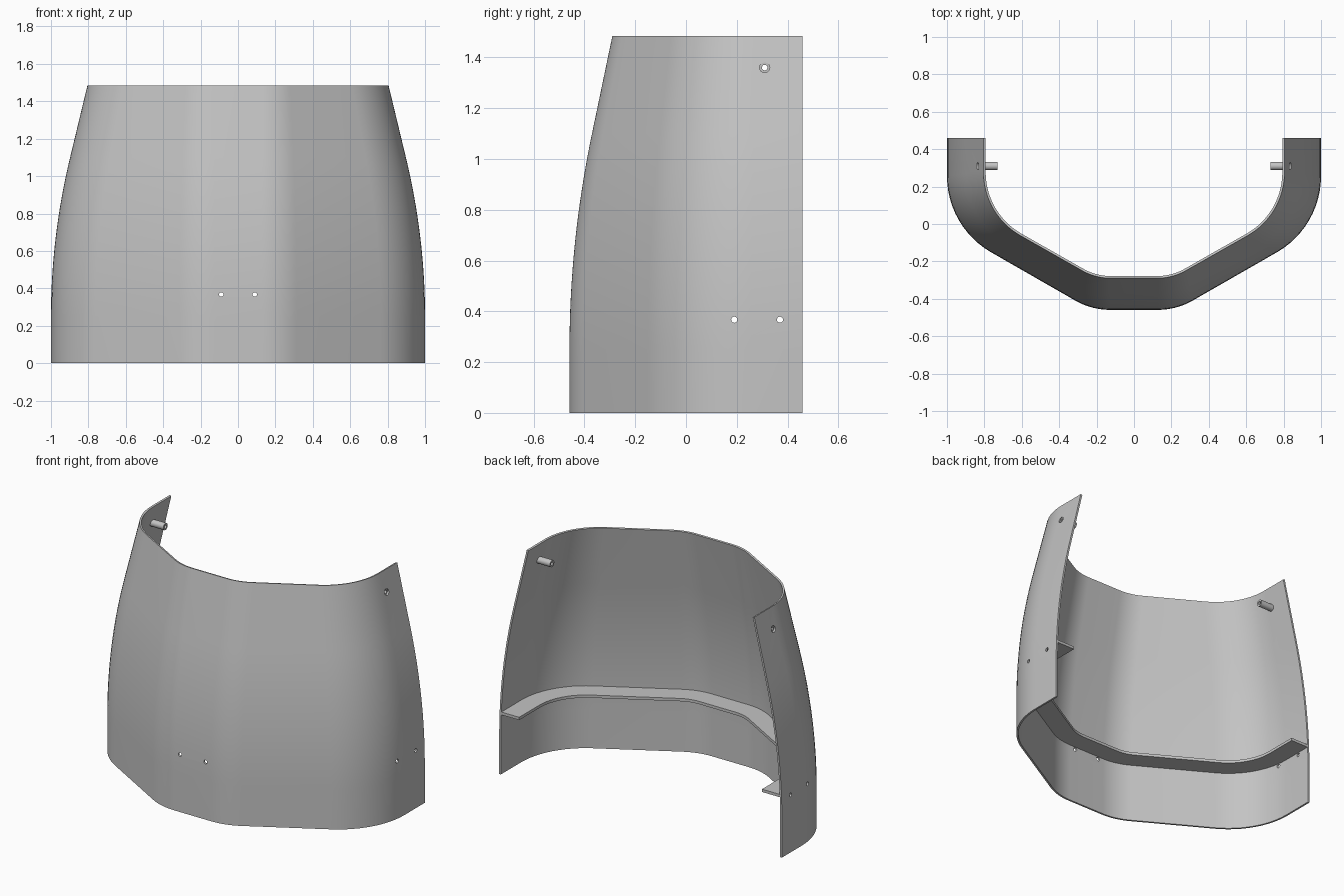
import bpy, bmesh, math
from mathutils import Matrix, Vector

if "Cube" in bpy.data.objects:
    bpy.data.objects.remove(bpy.data.objects["Cube"])

HEIGHT, BACK = 1.485, 0.459

grey = bpy.data.materials.new("light_grey")
grey.use_nodes = True
grey.diffuse_color = (0.55, 0.55, 0.55, 1)
grey.node_tree.nodes["Principled BSDF"].inputs["Base Color"].default_value = (0.55, 0.55, 0.55, 1)


def taper(z):
    """Inward lean: vertical, then a gentle curve, then straight."""
    z0, z1, slope = 0.25, 1.1, 0.23
    if z < z0:
        d = 0
    elif z < z1:
        d = slope * (z - z0) ** 2 / (2 * (z1 - z0))
    else:
        d = slope * ((z1 - z0) / 2 + z - z1)
    return d / 0.1863


def section(z, inset=0.0, steps=12):
    """U-shaped outline at height z: flat front, 30 degree flanks, straight sides."""
    t = taper(z)
    mix = lambda a, b: a + (b - a) * t
    x, front = mix(1.0, 0.805), mix(-0.459, -0.29)
    flank_y, flank_x = mix(-0.015, 0.052), mix(0.228, 0.207)
    r_front, r_side = mix(0.375, 0.31), mix(0.47, 0.39)
    half = []
    # front corner arc, turning 30 degrees
    c = Vector((flank_x - r_front * math.tan(math.radians(15)), front + r_front))
    for i in range(steps + 1):
        a = math.radians(-90 + 30 * i / steps)
        n = Vector((math.cos(a), math.sin(a)))
        half.append(c + n * (r_front - inset))
    # side corner arc, turning 60 degrees
    c = Vector((x - r_side, flank_y + r_side * math.tan(math.radians(30))))
    for i in range(steps + 1):
        a = math.radians(-60 + 60 * i / steps)
        n = Vector((math.cos(a), math.sin(a)))
        half.append(c + n * (r_side - inset))
    half.append(Vector((x - inset, BACK)))
    full = [Vector((-p.x, p.y)) for p in reversed(half)] + half
    return [Vector((p.x, p.y, z)) for p in full]


def make_object(name, bm):
    mesh = bpy.data.meshes.new(name)
    bm.to_mesh(mesh)
    bm.free()
    mesh.materials.append(grey)
    ob = bpy.data.objects.new(name, mesh)
    bpy.context.collection.objects.link(ob)
    return ob


def apply_modifiers(ob):
    bpy.context.view_layer.update()
    dg = bpy.context.evaluated_depsgraph_get()
    mesh = bpy.data.meshes.new_from_object(ob.evaluated_get(dg))
    ob.modifiers.clear()
    ob.data = mesh


def sheet(name, rows, thickness):
    """Skin a grid of rows and thicken it behind its face."""
    bm = bmesh.new()
    grid = [[bm.verts.new(p) for p in row] for row in rows]
    for a, b in zip(grid, grid[1:]):
        for i in range(len(a) - 1):
            bm.faces.new((a[i], a[i + 1], b[i + 1], b[i]))
    ob = make_object(name, bm)
    mod = ob.modifiers.new("thickness", "SOLIDIFY")
    mod.thickness, mod.offset, mod.use_even_offset = thickness, -1, True
    apply_modifiers(ob)
    return ob


def rod(bm, centre, axis, radius, length):
    turn = Matrix.Rotation(math.pi / 2, 4, "Y" if axis == "x" else "X")
    bmesh.ops.create_cone(bm, cap_ends=True, segments=24, radius1=radius, radius2=radius,
                          depth=length, matrix=Matrix.Translation(centre) @ turn)


def drill(ob, rods):
    bm = bmesh.new()
    for r in rods:
        rod(bm, *r)
    cutter = make_object("drill_cutter", bm)
    cutter.hide_render = True
    mod = ob.modifiers.new("holes", "BOOLEAN")
    mod.operation, mod.solver, mod.object = "DIFFERENCE", "EXACT", cutter
    apply_modifiers(ob)
    bpy.data.objects.remove(cutter)


def smooth(ob):
    bpy.ops.object.select_all(action="DESELECT")
    ob.select_set(True)
    bpy.context.view_layer.objects.active = ob
    bpy.ops.object.shade_smooth_by_angle(angle=math.radians(30))


# Curved outer panel with screw holes and pin holes
levels = [0, 0.25] + [0.25 + 0.85 * i / 16 for i in range(1, 17)] + [HEIGHT]
panel = sheet("curved_panel", [section(z) for z in levels], 0.012)
holes = [((0, y, 0.367), "x", 0.012, 3) for y in (0.19, 0.37)]
holes += [((x, -0.45, 0.367), "y", 0.012, 0.2) for x in (-0.09, 0.09)]
holes.append(((0, 0.31, 1.36), "x", 0.02, 3))
drill(panel, holes)
smooth(panel)

# Inner ledge following the panel
ledge = sheet("inner_ledge", [section(0.4, 0.006), section(0.4, 0.138)], 0.018)
smooth(ledge)

# Hollow pins near the top back corners
for side, name in ((1, "left_pin"), (-1, "right_pin")):
    bm = bmesh.new()
    rod(bm, (side * 0.778, 0.31, 1.36), "x", 0.022, 0.096)
    pin = make_object(name, bm)
    drill(pin, [((side * 0.778, 0.31, 1.36), "x", 0.011, 0.3)])
    smooth(pin)
